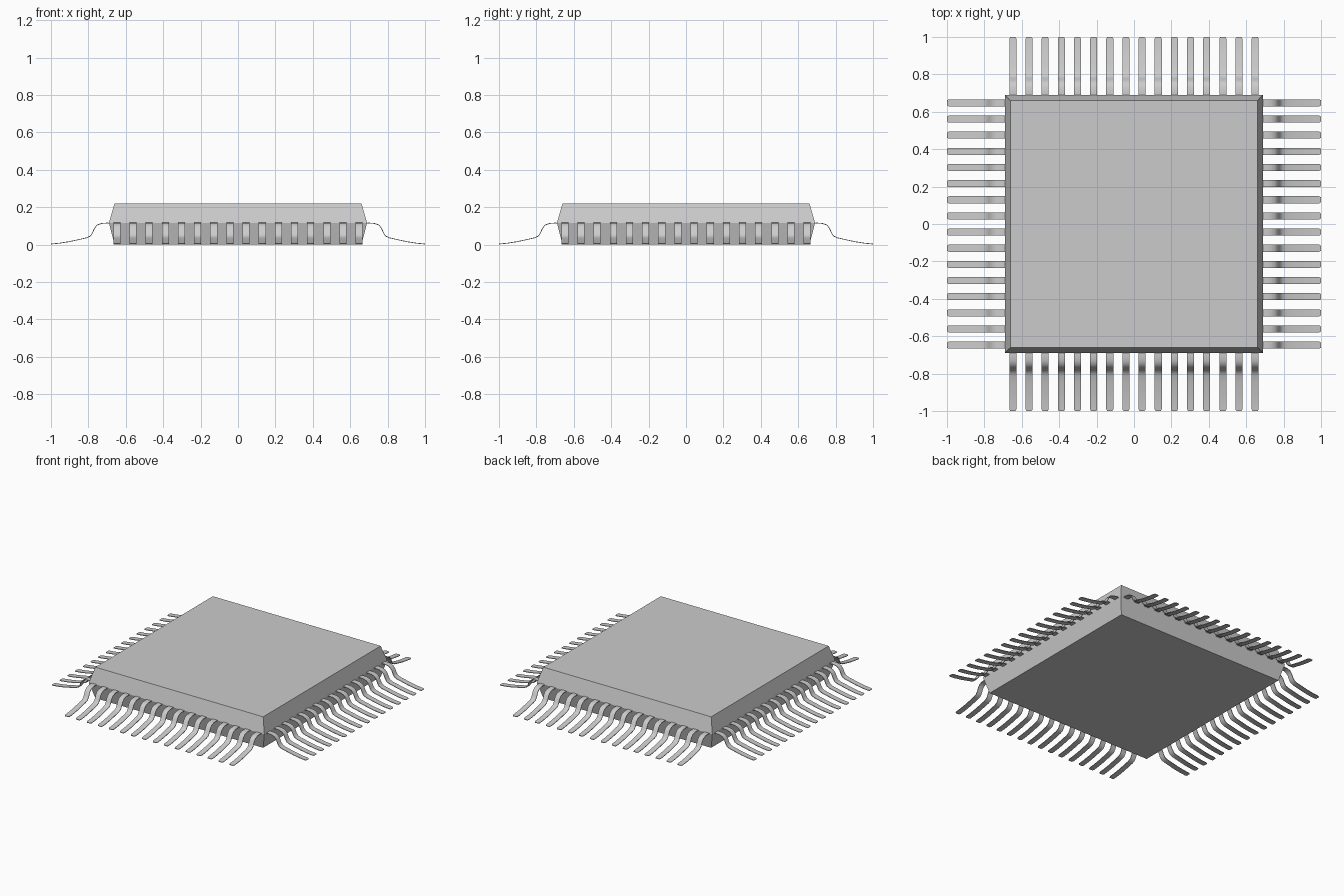
import bpy, bmesh, math
from mathutils import Matrix

cube = bpy.data.objects.get("Cube")
if cube:
    bpy.data.objects.remove(cube, do_unlink=True)

# Single grey finish
grey = bpy.data.materials.new("plain_grey")
grey.use_nodes = True
COLOR = (0.6, 0.6, 0.6, 1)
grey.diffuse_color = COLOR
grey.node_tree.nodes["Principled BSDF"].inputs["Base Color"].default_value = COLOR


def make_object(name, bm):
    bmesh.ops.recalc_face_normals(bm, faces=bm.faces)
    mesh = bpy.data.meshes.new(name)
    bm.to_mesh(mesh)
    bm.free()
    obj = bpy.data.objects.new(name, mesh)
    bpy.context.collection.objects.link(obj)
    mesh.materials.append(grey)
    return obj


def skin(bm, rings):
    """Join equal rings of points into a closed solid."""
    rows = [[bm.verts.new(p) for p in ring] for ring in rings]
    n = len(rows[0])
    for a, b in zip(rows, rows[1:]):
        for i in range(n):
            j = (i + 1) % n
            bm.faces.new((a[i], a[j], b[j], b[i]))
    bm.faces.new(rows[0][::-1])
    bm.faces.new(rows[-1])


# Body: square package, widest at the pin line
bm = bmesh.new()
skin(bm, [[(-h, -h, z), (h, -h, z), (h, h, z), (-h, h, z)]
          for h, z in ((0.66, 0), (0.69, 0.115), (0.66, 0.22))])
make_object("chip_body", bm)

# Pin path (distance from centre, height), a thin gull-wing strip
PATH = [(0.66, 0.113), (0.70, 0.115), (0.73, 0.113), (0.752, 0.105),
        (0.767, 0.088), (0.778, 0.062), (0.79, 0.045), (0.81, 0.036),
        (0.85, 0.027), (0.90, 0.016), (0.95, 0.008), (0.99, 0.004), (1.0, 0.003)]
COUNT, SPAN, HALF_WIDTH, HALF_THICK = 16, 1.295, 0.019, 0.002


def pin_rings(y):
    rings = []
    for i, (x, z) in enumerate(PATH):
        x0, z0 = PATH[max(i - 1, 0)]
        x1, z1 = PATH[min(i + 1, len(PATH) - 1)]
        length = math.hypot(x1 - x0, z1 - z0)
        nx, nz = -(z1 - z0) / length * HALF_THICK, (x1 - x0) / length * HALF_THICK
        w = HALF_WIDTH * (0.7 if i == len(PATH) - 1 else 1)
        rings.append([(x - nx, y - w, z - nz), (x - nx, y + w, z - nz),
                      (x + nx, y + w, z + nz), (x + nx, y - w, z + nz)])
    return rings


# One row of pins per side
for k, side in enumerate(("left", "back", "right", "front")):
    bm = bmesh.new()
    for i in range(COUNT):
        skin(bm, pin_rings(SPAN * (i / (COUNT - 1) - 0.5)))
    bm.transform(Matrix.Rotation(k * math.pi / 2, 4, "Z"))
    row = make_object(side + "_pins", bm)
    bpy.ops.object.select_all(action="DESELECT")
    row.select_set(True)
    bpy.context.view_layer.objects.active = row
    bpy.ops.object.shade_smooth_by_angle(angle=math.radians(40))
